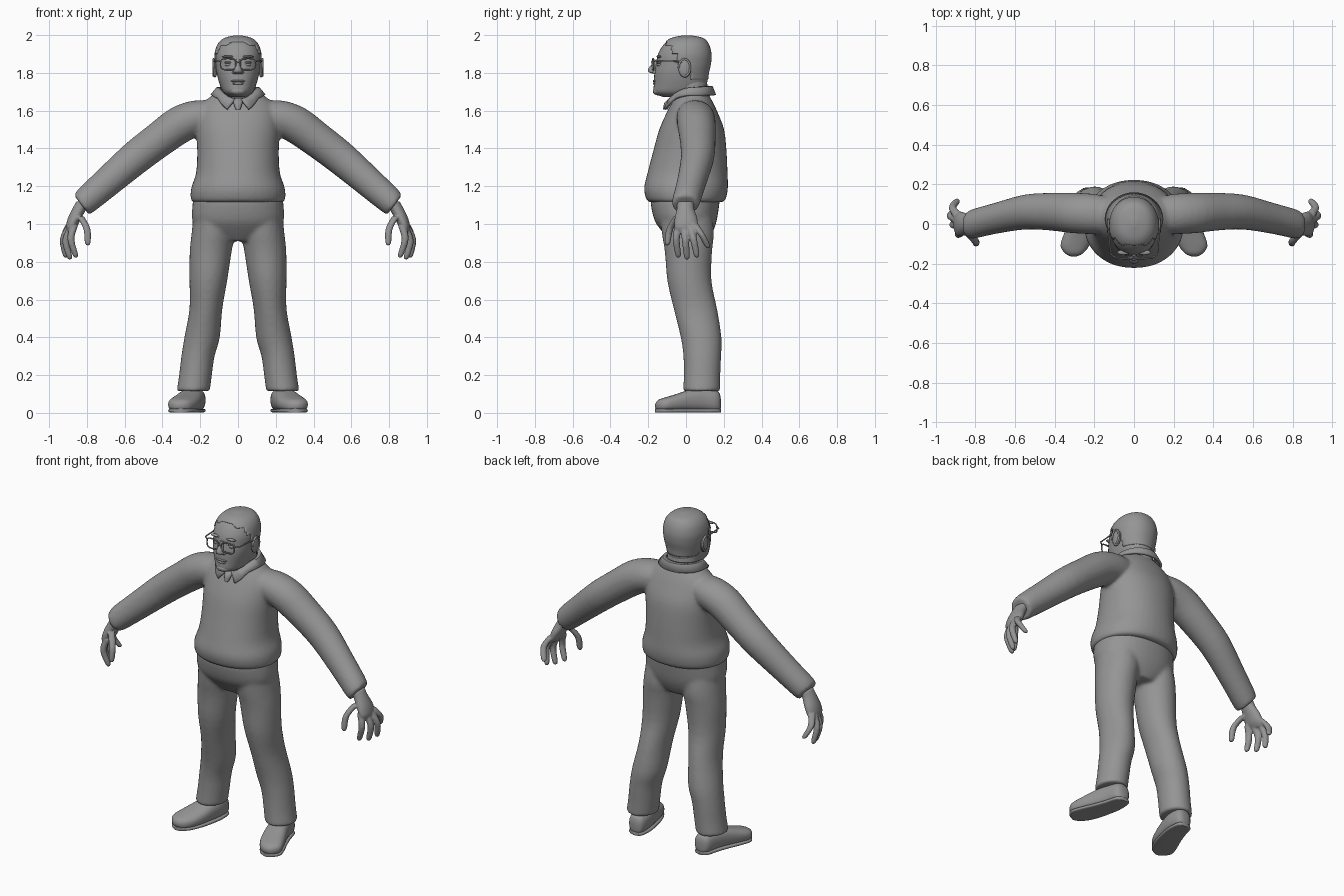
import bpy, bmesh, math
from mathutils import Vector

if "Cube" in bpy.data.objects:
    bpy.data.objects.remove(bpy.data.objects["Cube"])

grey = bpy.data.materials.new("grey")
grey.diffuse_color = (0.3, 0.3, 0.3, 1)
grey.use_nodes = True
grey.node_tree.nodes["Principled BSDF"].inputs["Base Color"].default_value = grey.diffuse_color
X, Y, Z = Vector((1, 0, 0)), Vector((0, 1, 0)), Vector((0, 0, 1))


def finish(name, bm, angle=50):
    bmesh.ops.recalc_face_normals(bm, faces=bm.faces)
    me = bpy.data.meshes.new(name)
    bm.to_mesh(me)
    bm.free()
    me.materials.append(grey)
    ob = bpy.data.objects.new(name, me)
    bpy.context.collection.objects.link(ob)
    bpy.ops.object.select_all(action='DESELECT')
    ob.select_set(True)
    bpy.context.view_layer.objects.active = ob
    bpy.ops.object.shade_smooth_by_angle(angle=math.radians(angle))
    return ob


def smooth_rows(rows, steps):
    """Catmull-Rom interpolation between cross-section rows."""
    rows = [Vector(r) for r in rows]
    out = []
    for i in range(len(rows) - 1):
        p0, p1, p2, p3 = rows[max(i - 1, 0)], rows[i], rows[i + 1], rows[min(i + 2, len(rows) - 1)]
        for k in range(steps):
            t = k / steps
            out.append(0.5 * (2 * p1 + (p2 - p0) * t + (2 * p0 - 5 * p1 + 4 * p2 - p3) * t * t
                              + (3 * p1 - p0 - 3 * p2 + p3) * t ** 3))
    return out + [rows[-1]]


def loft(name, rows, u=X, v=Y, side=1, n=28, power=2.0, steps=3, keep=None):
    """Skin oval rings; each row is x, y, z, radius along u, radius along v."""
    bm = bmesh.new()
    rings = []
    for x, y, z, a, b in smooth_rows(rows, steps):
        ring = []
        for i in range(n):
            t = math.tau * i / n
            c, s = math.cos(t), math.sin(t)
            p = Vector((x, y, z)) + u * max(a, .001) * math.copysign(abs(c) ** (2 / power), c) \
                + v * max(b, .001) * math.copysign(abs(s) ** (2 / power), s)
            ring.append(bm.verts.new((p.x * side, p.y, p.z)))
        rings.append(ring)
    for r, q in zip(rings, rings[1:]):
        for i in range(n):
            bm.faces.new((r[i], r[(i + 1) % n], q[(i + 1) % n], q[i]))
    bm.faces.new(rings[0])
    bm.faces.new(rings[-1])
    if keep:
        drop = [f for f in bm.faces if not keep(f.calc_center_median())]
        bmesh.ops.delete(bm, geom=drop, context='FACES')
    return finish(name, bm)


def ball(name, loc, size):
    bm = bmesh.new()
    bmesh.ops.create_uvsphere(bm, u_segments=16, v_segments=10, radius=1)
    for w in bm.verts:
        w.co = Vector(loc) + Vector(w.co[i] * size[i] for i in range(3))
    return finish(name, bm)


def wire(name, pts, r, closed=False):
    cu = bpy.data.curves.new(name, 'CURVE')
    cu.dimensions, cu.bevel_depth, cu.bevel_resolution = '3D', r, 1
    sp = cu.splines.new('POLY')
    sp.points.add(len(pts) - 1)
    for p, q in zip(sp.points, pts):
        p.co = (*q, 1)
    sp.use_cyclic_u = closed
    cu.materials.append(grey)
    ob = bpy.data.objects.new(name, cu)
    bpy.context.collection.objects.link(ob)
    bpy.ops.object.select_all(action='DESELECT')
    ob.select_set(True)
    bpy.context.view_layer.objects.active = ob
    bpy.ops.object.convert(target='MESH')


def fuse(name, parts, voxel, smooth):
    """Join overlapping volumes into one soft skin."""
    bpy.ops.object.select_all(action='DESELECT')
    for p in parts:
        p.select_set(True)
    bpy.context.view_layer.objects.active = parts[0]
    bpy.ops.object.join()
    ob = parts[0]
    ob.name = name
    m = ob.modifiers.new("skin", 'REMESH')
    m.mode, m.voxel_size, m.use_smooth_shade = 'VOXEL', voxel, True
    s = ob.modifiers.new("soften", 'SMOOTH')
    s.factor, s.iterations = 0.5, smooth


# Sweater: body and two sleeves fused
torso = loft("torso", [(0, 0, 1.115, .235, .19), (0, 0, 1.13, .25, .21), (0, 0, 1.19, .248, .222),
                       (0, .008, 1.27, .222, .212), (0, .02, 1.38, .216, .195), (0, .03, 1.5, .22, .172),
                       (0, .033, 1.59, .212, .135), (0, .035, 1.65, .175, .105), (0, .035, 1.7, .11, .075)],
             n=40, power=2.15)
sleeve_up = Vector((.61, 0, .79))
sleeve_rows = [(.1, .045, 1.6, .07, .08), (.19, .05, 1.572, .1, .1), (.3, .055, 1.53, .1, .102),
               (.42, .062, 1.445, .094, .095), (.55, .06, 1.345, .09, .088), (.7, .028, 1.215, .08, .078),
               (.8, .003, 1.128, .073, .075), (.828, -.004, 1.1, .064, .07)]
fuse("sweater", [torso] + [loft("sleeve", sleeve_rows, sleeve_up, Y, s) for s in (1, -1)], .011, 5)

# Trousers: pelvis and two legs fused
pelvis = loft("pelvis", [(0, 0, 1.15, .235, .18), (0, -.005, 1.11, .24, .182), (0, -.002, 1.02, .242, .165),
                         (0, .008, .96, .2, .135), (0, .015, .91, .1, .1)], n=40, power=2.2)
leg_rows = [(.237, .083, .115, .088, .098), (.225, .085, .2, .087, .097), (.212, .086, .3, .088, .1),
            (.19, .08, .4, .094, .108), (.17, .05, .55, .087, .115), (.157, .018, .7, .1, .117),
            (.145, .013, .85, .111, .125), (.132, .01, .95, .114, .138), (.12, 0, 1.05, .115, .14)]
fuse("trousers", [pelvis] + [loft("leg", leg_rows, side=s) for s in (1, -1)], .011, 5)

# Shoes, toes turned slightly out
shoe_rows = [(.222, .185, .05, .012, .02), (.225, .17, .06, .045, .055), (.232, .1, .068, .06, .062),
             (.25, .03, .066, .068, .06), (.277, -.05, .053, .076, .047), (.298, -.11, .044, .072, .038),
             (.302, -.148, .04, .045, .028), (.304, -.163, .038, .015, .01)]
for s in (1, -1):
    loft("shoe", shoe_rows, X, Z, s, power=2.5)
    loft("sole", [(r[0], r[1], .012, r[3] * .98 + .001, .011) for r in shoe_rows], X, Z, s, power=4)

# Hands: palm, four fingers, thumb
fingers = [((.868, -.04, .99), (.885, -.052, .92), (.858, -.04, .825)),
           ((.885, -.008, .98), (.912, -.003, .91), (.89, .006, .816)),
           ((.893, .024, .985), (.925, .04, .92), (.912, .058, .826)),
           ((.89, .045, 1.0), (.915, .082, .945), (.89, .118, .875)),
           ((.835, -.045, 1.04), (.8, -.085, .975), (.795, -.1, .89))]
for s in (1, -1):
    parts = [loft("palm", [(.815, -.002, 1.12, .04, .045), (.84, -.003, 1.08, .038, .046),
                           (.865, 0, 1.03, .036, .06), (.882, 0, .985, .029, .062),
                           (.89, 0, .96, .012, .045)], side=s)]
    for a, b, c in fingers:
        tip = Vector(c) + Vector((0, 0, -.004))
        parts.append(loft("finger", [(*a, .021, .021), (*b, .019, .019),
                                     (*Vector(b).lerp(Vector(c), .85), .016, .016), (*tip, .006, .006)],
                          side=s, n=12))
    fuse("hand", parts, .0055, 3)

# Head, neck and hair shell
head_rows = [(0, -.05, 1.672, .04, .07), (0, -.04, 1.695, .077, .128), (0, -.03, 1.74, .097, .14),
             (0, -.024, 1.8, .113, .143), (0, -.014, 1.85, .119, .144), (0, -.008, 1.9, .12, .14),
             (0, 0, 1.95, .104, .118), (0, .006, 1.982, .07, .083), (0, .006, 1.997, .012, .018)]
loft("head", head_rows, n=40, power=2.15, steps=4)
loft("neck", [(0, .035, 1.62, .1, .09), (0, .03, 1.68, .095, .09), (0, .02, 1.76, .09, .09)])


def hairline(p):
    front = -.105 if p.z > 1.945 else (-.075 if p.z > 1.9 else -.045)
    return p.y > front and p.z > (1.765 if p.y > .02 else 1.85)


hair = loft("hair", [(0, r[1], r[2] + .002, r[3] + .004, r[4] + .003) for r in head_rows],
            n=56, power=2.15, steps=8, keep=hairline)
thick = hair.modifiers.new("thickness", 'SOLIDIFY')
thick.thickness, thick.offset = .008, -1

# Face features
loft("nose", [(0, -.15, 1.87, .012, .012), (0, -.165, 1.845, .013, .017), (0, -.175, 1.82, .019, .025),
              (0, -.172, 1.803, .025, .024), (0, -.16, 1.795, .012, .01)], n=16)
ball("upper_lip", (0, -.163, 1.757), (.038, .013, .007))
ball("lower_lip", (0, -.162, 1.744), (.032, .014, .008))
ball("chin", (0, -.148, 1.703), (.042, .028, .022))
for s in (1, -1):
    ball("eye", (.048 * s, -.137, 1.845), (.022, .016, .013))
    ball("eyelid", (.048 * s, -.138, 1.855), (.025, .016, .007))
    ball("eyebrow", (.052 * s, -.143, 1.886), (.032, .013, .007))
    ball("nostril", (.019 * s, -.163, 1.803), (.012, .015, .01))
    ball("ear", (.121 * s, -.006, 1.825), (.013, .034, .05))
    wire("ear_rim", [(s * .13, -.008 + .031 * math.cos(a), 1.828 + .045 * math.sin(a))
                     for a in [math.radians(-80 + 22 * i) for i in range(13)]], .006)
    # Glasses: rounded rims and temples
    rim = []
    for i in range(24):
        a = math.tau * i / 24
        c, d = math.cos(a), math.sin(a)
        rim.append((s * (.052 + .041 * math.copysign(abs(c) ** .6, c)), -.178 + .008 * (c + 1) / 2,
                    1.846 + .03 * math.copysign(abs(d) ** .6, d)))
    wire("glasses_rim", rim, .004, True)
    wire("glasses_temple", [(s * .093, -.17, 1.862), (s * .118, -.15, 1.864), (s * .127, -.04, 1.862),
                            (s * .127, -.01, 1.85)], .004)
wire("glasses_bridge", [(-.012, -.178, 1.853), (0, -.182, 1.858), (.012, -.178, 1.853)], .004)

# Folded collar, open at the front with pointed tips
bm = bmesh.new()
rows = []
count = 40
for i in range(count + 1):
    t = i / count
    a = math.radians(-90 + 9 + 342 * t)
    c, d = math.cos(a), math.sin(a)
    f = max(0, -d)
    tip = max(0, 1 - min(t, 1 - t) / .12)
    rows.append([bm.verts.new(p) for p in (
        (.098 * c, .02 + .1 * d, 1.715 - .06 * f ** 2 + .01 * max(d, 0)),
        (.112 * c, .024 + .113 * d, 1.716 - .06 * f ** 2 + .008 * max(d, 0)),
        (.14 * c + .035 * tip * math.copysign(1, c), .025 + .128 * d - .012 * tip,
         1.682 - .04 * f ** 2 - .035 * tip))])
for r, q in zip(rows, rows[1:]):
    for k in range(2):
        bm.faces.new((r[k], q[k], q[k + 1], r[k + 1]))
collar = finish("collar", bm)
m = collar.modifiers.new("cloth", 'SOLIDIFY')
m.thickness, m.offset = .014, 0

# Small knot below the collar
loft("collar_knot", [(0, -.07, 1.665, .025, .02), (0, -.095, 1.64, .024, .02), (0, -.11, 1.605, .012, .012)], n=12)
